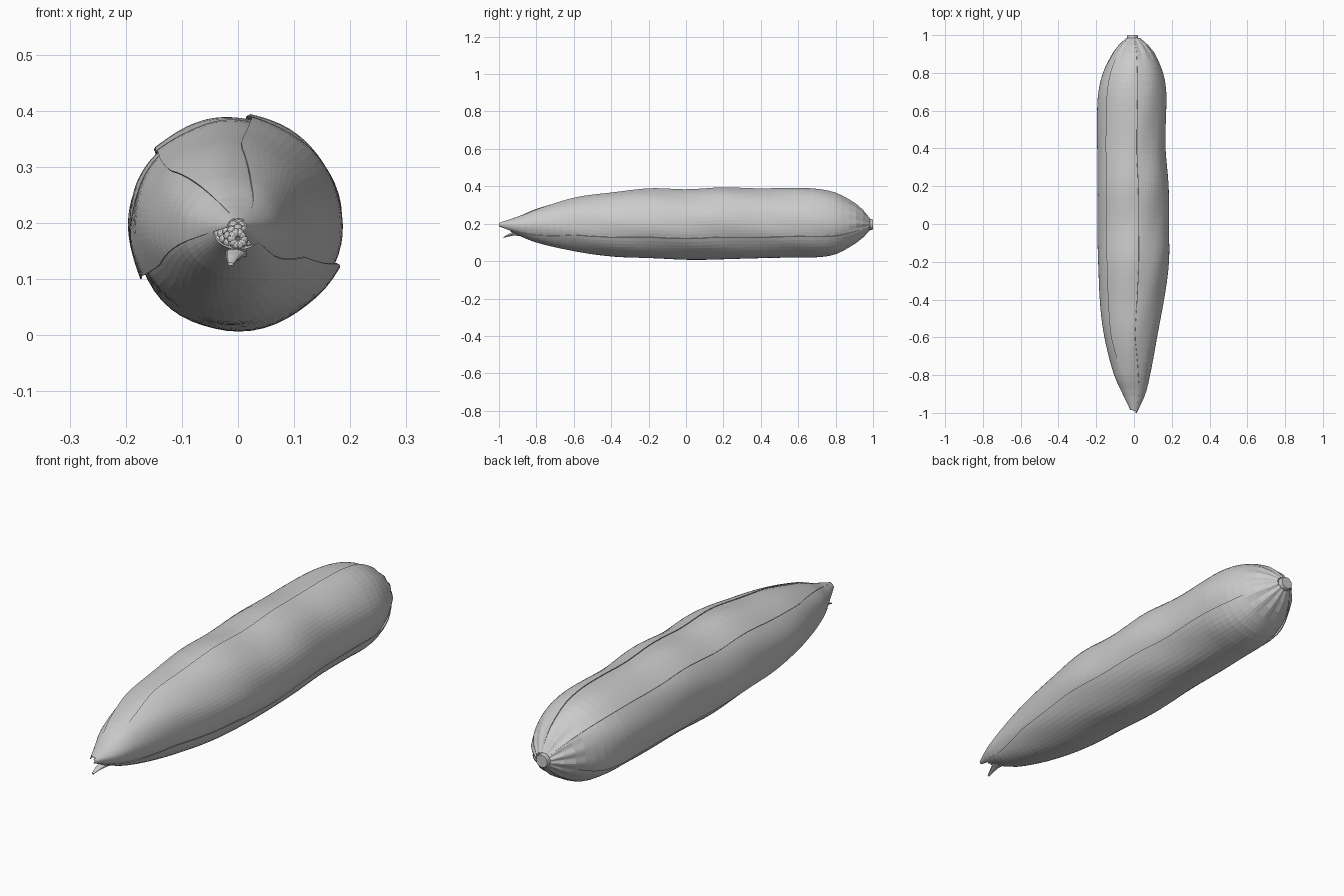
import bpy, bmesh, math
from mathutils import Matrix, Vector

cube = bpy.data.objects.get("Cube")
if cube:
    bpy.data.objects.remove(cube)

grey = bpy.data.materials.new("pale grey")
grey.use_nodes = True
grey.diffuse_color = (0.6, 0.6, 0.6, 1)
grey.node_tree.nodes["Principled BSDF"].inputs["Base Color"].default_value = (0.6, 0.6, 0.6, 1)

# Outline stations along the ear: y, left x, right x, bottom z, top z
OUTLINE = [
    (-1.0, -.012, .015, .185, .205), (-.9, -.06, .06, .14, .238),
    (-.8, -.105, .085, .10, .28), (-.6, -.155, .125, .053, .335),
    (-.4, -.18, .162, .025, .362), (-.2, -.19, .186, .014, .384),
    (0, -.193, .187, .007, .379), (.2, -.193, .184, .011, .392),
    (.4, -.193, .17, .015, .384), (.6, -.193, .174, .02, .386),
    (.7, -.188, .173, .02, .382), (.8, -.165, .155, .035, .362),
    (.9, -.115, .11, .09, .31), (.96, -.068, .06, .14, .258), (.985, -.04, .03, .168, .225),
]


def outline_at(y):
    """Smoothly interpolated centre and half sizes of the ear at y."""
    last = len(OUTLINE) - 1
    i = max([k for k in range(last) if OUTLINE[k][0] <= y] or [0])
    a, b = OUTLINE[i], OUTLINE[i + 1]
    h = b[0] - a[0]
    t = (y - a[0]) / h

    def slope(k, c):
        p, q = OUTLINE[max(k - 1, 0)], OUTLINE[min(k + 1, last)]
        return (q[c] - p[c]) / (q[0] - p[0])

    def value(c):
        return ((2*t**3 - 3*t*t + 1) * a[c] + (3*t*t - 2*t**3) * b[c]
                + h * ((t**3 - 2*t*t + t) * slope(i, c) + (t**3 - t*t) * slope(i + 1, c)))
    x0, x1, z0, z1 = (value(c) for c in range(1, 5))
    return (x0 + x1) / 2, (z0 + z1) / 2, (x1 - x0) / 2, (z1 - z0) / 2


def surface(y, angle, scale):
    cx, cz, rx, rz = outline_at(y)
    # Gentle lumps, and puckers gathered at the stalk
    scale += .012 * math.sin(9 * y + 2 * angle) * math.sin(5 * angle + 3 * y)
    scale += .06 * max(0, (y - .86) / .12) * math.cos(13 * angle)
    return Vector((cx + rx * scale * math.cos(angle), y, cz + rz * scale * math.sin(angle)))


def finish(name, bm):
    bmesh.ops.recalc_face_normals(bm, faces=bm.faces)
    mesh = bpy.data.meshes.new(name)
    bm.to_mesh(mesh)
    bm.free()
    mesh.materials.append(grey)
    obj = bpy.data.objects.new(name, mesh)
    bpy.context.collection.objects.link(obj)
    return obj


def skin(bm, rows, closed=False):
    grid = [[bm.verts.new(p) for p in row] for row in rows]
    for lower, upper in zip(grid, grid[1:]):
        n = len(lower)
        for j in range(n if closed else n - 1):
            k = (j + 1) % n
            bm.faces.new((lower[j], lower[k], upper[k], upper[j]))
    return grid


def husk_leaf(name, start, end, front, rows=52, cols=22):
    """A wrapped leaf, tucked under at its start and lifted at its end."""
    points = []
    for i in range(rows + 1):
        y = front + (.985 - front) * i / rows
        twist = -24 * max(0, -.6 - y) / .4
        fade = min(1, (y + 1) / .25, (.985 - y) / .15)
        row = []
        for j in range(cols + 1):
            t = j / cols
            angle = math.radians(start + (end - start) * t + twist)
            lift = 1 + fade * (-.035 * (1 - t) ** 3 + .035 * t ** 6)
            row.append(surface(y, angle, lift))
        points.append(row)
    bm = bmesh.new()
    skin(bm, points)
    leaf = finish(name, bm)
    solid = leaf.modifiers.new("thickness", "SOLIDIFY")
    solid.thickness = .003
    return leaf


# Husk leaves overlapping around the ear
husk_leaf("lower_husk_leaf", 192, 338, -.93)
husk_leaf("right_side_husk_leaf", 118, 209, -.985)
husk_leaf("top_husk_leaf", 66, 137, -.99)
husk_leaf("left_side_husk_leaf", -38, 82, -1.0)

# Closed inner husk under the leaves
bm = bmesh.new()
rings = [[surface(-.86 + 1.84 * i / 46, math.tau * j / 48, .955) for j in range(48)]
         for i in range(47)]
grid = skin(bm, rings, closed=True)
for ring in (grid[0], grid[-1]):
    bm.faces.new(ring)
finish("inner_husk", bm)

# Stalk stub at the back
bm = bmesh.new()
bmesh.ops.create_cone(bm, cap_ends=True, segments=12, radius1=.038, radius2=.027, depth=.06,
                      matrix=Matrix.Translation((-.008, .97, .196)) @ Matrix.Rotation(-math.pi / 2, 4, 'X'))
finish("stalk_stub", bm)

# Cob tip with rows of kernels peeping out of the front
bm = bmesh.new()
cob_centre = Vector((0, -.84, .172))
bmesh.ops.create_uvsphere(bm, u_segments=16, v_segments=10, radius=1,
                          matrix=Matrix.Translation(cob_centre) @ Matrix.Diagonal((.036, .095, .036, 1)))
for ring in range(5):
    along = .3 + ring * .24
    for k in range(10):
        a = math.tau * (k + ring % 2 / 2) / 10
        spot = Vector((.036 * math.sin(along) * math.cos(a), -.095 * math.cos(along),
                       .036 * math.sin(along) * math.sin(a)))
        bmesh.ops.create_icosphere(bm, subdivisions=2, radius=.0085,
                                   matrix=Matrix.Translation(cob_centre + spot))
finish("cob_tip", bm)

# Small curled leaf end drooping below the opening
bm = bmesh.new()
path = [(0, -.86, .148, .026), (-.004, -.92, .147, .018), (-.01, -.95, .138, .011), (-.013, -.975, .127, .005)]
rings = [[(x + r * math.cos(math.tau * j / 10), y, z + .6 * r * math.sin(math.tau * j / 10))
          for j in range(10)] for x, y, z, r in path]
grid = skin(bm, rings, closed=True)
bm.faces.new(grid[-1])
finish("drooping_leaf_end", bm)
